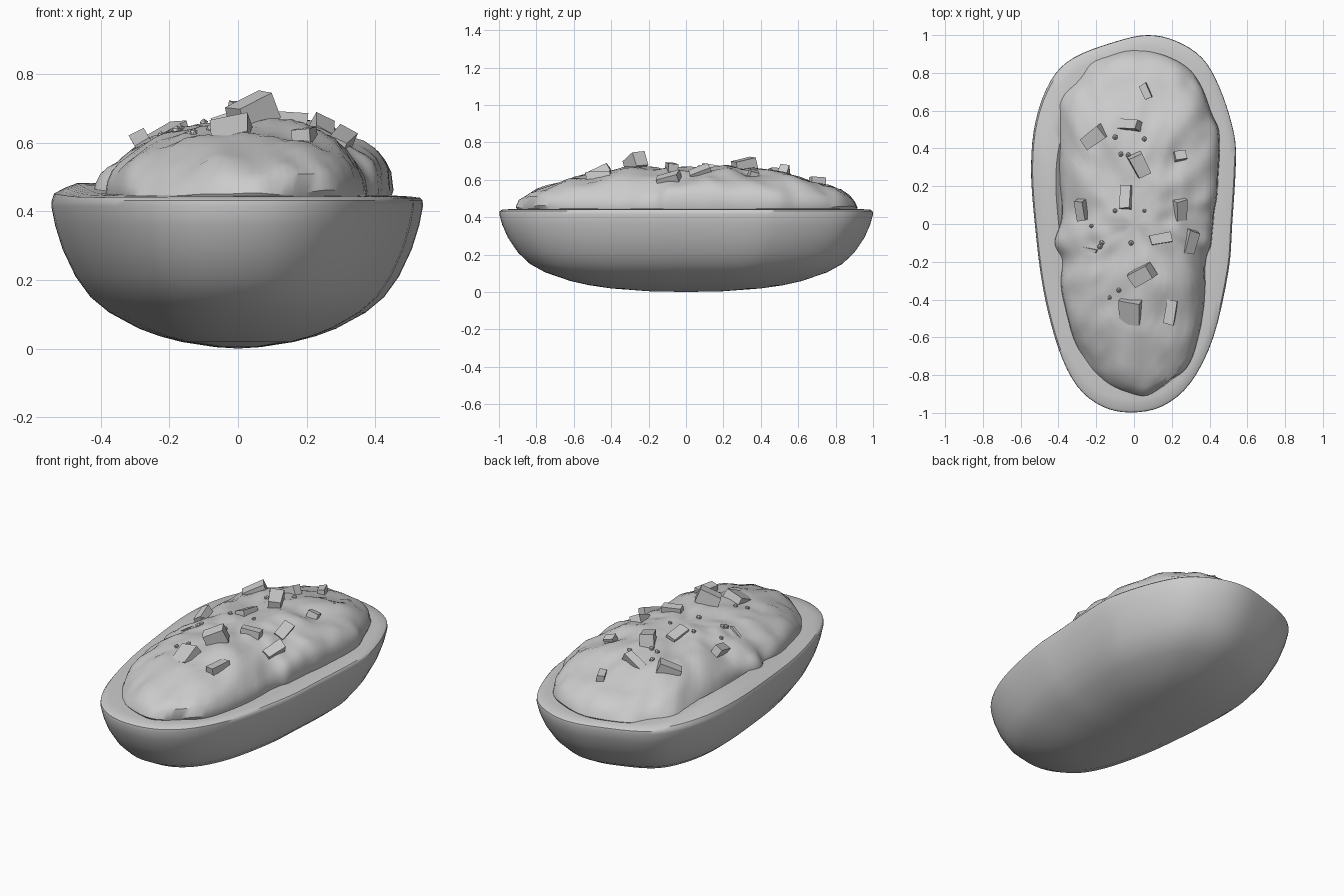
import bpy, bmesh, math, random
from mathutils import Vector, Matrix, noise
from mathutils.bvhtree import BVHTree

if "Cube" in bpy.data.objects:
    bpy.data.objects.remove(bpy.data.objects["Cube"])

random.seed(4)


def closed_spline(pts, n=4):
    """Smooth closed curve through the outline points."""
    out, k = [], len(pts)
    for i in range(k):
        a, b, c, d = (Vector(pts[(i + j) % k]) for j in (-1, 0, 1, 2))
        for s in range(n):
            t = s / n
            out.append(0.5 * (2 * b + (c - a) * t + (2 * a - 5 * b + 4 * c - d) * t * t
                              + (3 * b - a - 3 * c + d) * t ** 3))
    return out


def ring_mesh(name, rings, bottom=None, top=None):
    """Bridge equal-length rings; close with centre points."""
    bm = bmesh.new()
    loops = [[bm.verts.new(p) for p in r] for r in rings]
    n = len(loops[0])
    for lo, hi in zip(loops, loops[1:]):
        for i in range(n):
            j = (i + 1) % n
            bm.faces.new((lo[i], lo[j], hi[j], hi[i]))
    for centre, loop in ((bottom, loops[0]), (top, loops[-1])):
        if centre:
            v = bm.verts.new(centre)
            for i in range(n):
                bm.faces.new((v, loop[i], loop[(i + 1) % n]))
    bmesh.ops.recalc_face_normals(bm, faces=bm.faces)
    tree = BVHTree.FromBMesh(bm)
    finish(name, bm)
    return tree


def finish(name, bm, smooth=True):
    me = bpy.data.meshes.new(name)
    bm.to_mesh(me)
    bm.free()
    ob = bpy.data.objects.new(name, me)
    bpy.context.collection.objects.link(ob)
    bpy.context.view_layer.objects.active = ob
    ob.select_set(True)
    if smooth:
        bpy.ops.object.shade_smooth_by_angle(angle=math.radians(40))
    ob.select_set(False)
    return ob


# Boat-shaped skin: outer wall, rim, shallow bowl under the filling
skin_line = closed_spline([
    (0.07, 1.0), (-0.1, 0.965), (-0.32, 0.88), (-0.44, 0.76), (-0.52, 0.55), (-0.545, 0.3),
    (-0.525, 0), (-0.48, -0.35), (-0.4, -0.66), (-0.3, -0.86), (-0.17, -0.965), (-0.02, -0.998),
    (0.15, -0.965), (0.3, -0.84), (0.42, -0.6), (0.5, -0.25), (0.52, 0), (0.54, 0.35),
    (0.52, 0.52), (0.45, 0.73), (0.36, 0.88), (0.22, 0.97)])
wall = [(0.12, 0.004), (0.3, 0.019), (0.42, 0.036), (0.53, 0.058), (0.69, 0.105), (0.79, 0.15),
        (0.87, 0.21), (0.94, 0.29), (0.98, 0.36), (1.0, 0.415), (0.998, 0.432), (0.985, 0.44),
        (0.93, 0.444), (0.86, 0.446), (0.76, 0.445), (0.7, 0.41), (0.5, 0.38)]


def skin_ring(s, z, i):
    """Ends are fuller than the sides; the left back rim rises inward."""
    lift = 0.045 * min(1, max(0, (i - 10) / 3))
    sy = s ** 0.76 if i < 10 else s
    return [Vector((p.x * s, p.y * sy, z + lift * max(0, -p.x / 0.54)
                    * min(1, max(0.2, 0.6 + p.y)) * (1 - p.y ** 2))) for p in skin_line]


ring_mesh("skin_shell", [skin_ring(s, z, i) for i, (s, z) in enumerate(wall)],
          (0, 0, 0), (0, 0, 0.37))

# Lumpy mashed filling
fill_line = closed_spline([
    (0.02, 0.92), (-0.2, 0.86), (-0.3, 0.77), (-0.395, 0.64), (-0.4, 0.3), (-0.38, 0.05),
    (-0.42, -0.1), (-0.38, -0.2), (-0.38, -0.35), (-0.32, -0.6), (-0.22, -0.77), (-0.1, -0.86),
    (0.07, -0.905), (0.2, -0.82), (0.31, -0.7), (0.37, -0.45), (0.38, -0.2), (0.41, -0.1),
    (0.42, 0.05), (0.44, 0.2), (0.45, 0.47), (0.4, 0.62), (0.32, 0.79), (0.2, 0.87)], 6)
dome = [(0.97, 0.41), (1.0, 0.45), (0.985, 0.485), (0.95, 0.515), (0.9, 0.543), (0.84, 0.567),
        (0.76, 0.593), (0.66, 0.615), (0.6, 0.626), (0.54, 0.635), (0.47, 0.643), (0.4, 0.65),
        (0.33, 0.655), (0.27, 0.657), (0.2, 0.659), (0.13, 0.66)]
rings = []
for s, z in dome:
    ring = []
    for p in fill_line:
        q = Vector((p.x * s, p.y * s, z))
        lump = noise.noise(q * 5) + 0.6 * noise.noise(q * 11)
        w = 0.4 if z < 0.48 else 1
        q.z += 0.026 * lump * w + 0.05 * q.x * w
        q.xy *= 1 + 0.016 * lump
        ring.append(q)
    rings.append(ring)
filling_tree = ring_mesh("filling", rings, None, (0, 0, 0.66))


def surface(x, y):
    hit, normal, _, _ = filling_tree.ray_cast(Vector((x, y, 2)), Vector((0, 0, -1)))
    return (hit.z, normal) if hit else (0.6, Vector((0, 0, 1)))


# Diced topping: x, y, width, length, turn, height above surface
chunks = [
    (0.065, 0.70, 0.045, 0.09, 25, 0.03), (-0.21, 0.46, 0.14, 0.08, 35, 0.03),
    (-0.02, 0.52, 0.13, 0.055, -8, 0.03), (0.03, 0.31, 0.08, 0.13, 25, 0.05),
    (0.24, 0.355, 0.07, 0.055, 10, 0.03), (-0.035, 0.14, 0.065, 0.14, -3, 0.025),
    (-0.27, 0.08, 0.055, 0.12, 3, 0.045), (0.235, 0.08, 0.065, 0.12, 4, 0.025),
    (0.14, -0.08, 0.12, 0.055, 10, 0.025), (0.295, -0.09, 0.065, 0.14, -10, 0.02),
    (0.045, -0.27, 0.14, 0.09, 30, 0.065), (-0.015, -0.46, 0.12, 0.14, -5, 0.025),
    (0.195, -0.465, 0.06, 0.14, -10, 0.025), (-0.22, -0.135, 0.11, 0.02, -12, 0.004)]
for i, (x, y, w, l, turn, up) in enumerate(chunks):
    z, normal = surface(x, y)
    bm = bmesh.new()
    bmesh.ops.create_cube(bm, size=1)
    for v in bm.verts:
        taper = random.uniform(0.82, 1.0)
        v.co = Vector((v.co.x * w * taper, v.co.y * l * taper, v.co.z * 0.08))
    tilt = Vector((0, 0, 1)).rotation_difference(normal).to_matrix().to_4x4()
    wobble = Matrix.Rotation(random.uniform(-0.25, 0.25), 4, 'X') \
        @ Matrix.Rotation(random.uniform(-0.25, 0.25), 4, 'Y')
    bm.transform(Matrix.Translation((x, y, z + up - 0.04)) @ tilt
                 @ Matrix.Rotation(math.radians(turn), 4, 'Z') @ wobble)
    finish(f"topping_chunk_{i + 1}", bm, False)

# Small crumbs
crumbs = [(-0.1, 0.46), (0.055, 0.45), (-0.07, 0.37), (-0.03, 0.365), (-0.1, 0.07), (0.055, 0.07),
          (-0.225, -0.01), (-0.17, -0.1), (-0.18, -0.12), (-0.015, -0.1), (-0.13, -0.39),
          (-0.08, -0.35)]
bm = bmesh.new()
for x, y in crumbs:
    z, _ = surface(x, y)
    bmesh.ops.create_icosphere(bm, subdivisions=1, radius=random.uniform(0.011, 0.016),
                               matrix=Matrix.Translation((x, y, z + 0.003)))
finish("crumbs", bm, False)
